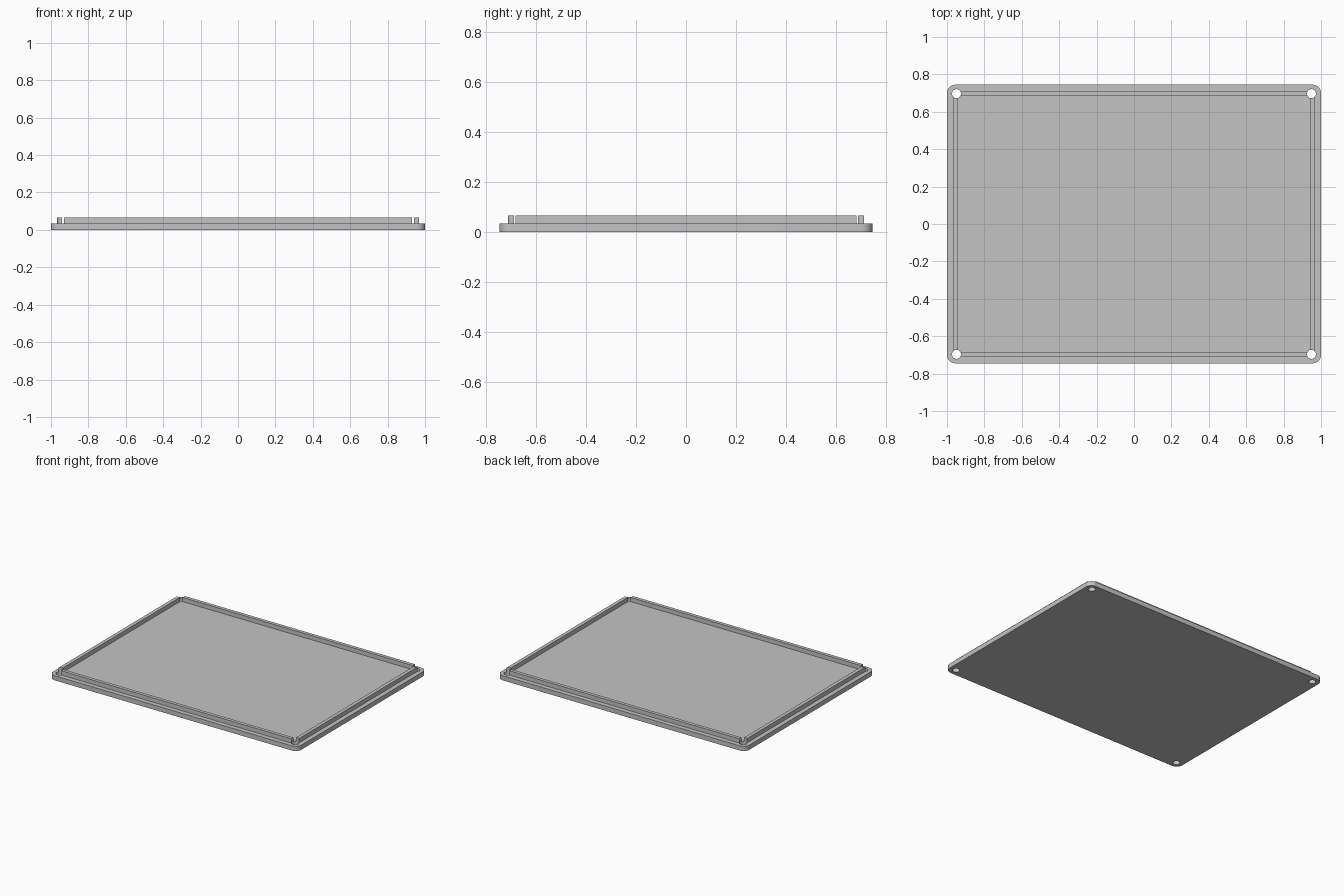
import bpy
import bmesh

if "Cube" in bpy.data.objects:
    bpy.data.objects.remove(bpy.data.objects["Cube"], do_unlink=True)

BASE_TOP, RIM_TOP = 0.034, 0.065
HOLE_X, HOLE_Y, HOLE_R = 0.949, 0.697, 0.024

grey = bpy.data.materials.new("light grey")
grey.use_nodes = True
grey.diffuse_color = (0.55, 0.55, 0.55, 1)
grey.node_tree.nodes["Principled BSDF"].inputs["Base Color"].default_value = grey.diffuse_color


def box(name, half_x, half_y, z0, z1, corner=0):
    """Box centred on the z axis, with optional rounded upright corners."""
    bm = bmesh.new()
    bmesh.ops.create_cube(bm, size=2)
    for v in bm.verts:
        v.co = (v.co.x * half_x, v.co.y * half_y, z0 if v.co.z < 0 else z1)
    if corner:
        upright = [e for e in bm.edges if abs(e.verts[0].co.z - e.verts[1].co.z) > 0.001]
        bmesh.ops.bevel(bm, geom=upright, offset=corner, segments=8, profile=0.5, affect='EDGES')
    mesh = bpy.data.meshes.new(name)
    bm.to_mesh(mesh)
    bm.free()
    mesh.materials.append(grey)
    obj = bpy.data.objects.new(name, mesh)
    bpy.context.collection.objects.link(obj)
    return obj


def cut(target, cutter):
    mod = target.modifiers.new("cut", 'BOOLEAN')
    mod.operation = 'DIFFERENCE'
    mod.solver = 'EXACT'
    mod.object = cutter
    bpy.context.view_layer.objects.active = target
    bpy.ops.object.modifier_apply(modifier=mod.name)


# Base plate with rounded corners
plate = box("base_plate", 1.0, 0.745, 0, BASE_TOP, corner=0.045)

# Raised locating rim, hollowed to a thin frame
rim = box("raised_rim", 0.967, 0.711, BASE_TOP, RIM_TOP)
hollow = box("rim_hollow_cutter", 0.941, 0.686, -0.1, 0.2)
cut(rim, hollow)
bpy.data.objects.remove(hollow, do_unlink=True)

# Screw holes through the plate and the rim corners
for sx in (-1, 1):
    for sy in (-1, 1):
        bpy.ops.mesh.primitive_cylinder_add(vertices=32, radius=HOLE_R, depth=0.4,
                                            location=(sx * HOLE_X, sy * HOLE_Y, 0))
        drill = bpy.context.object
        drill.data.materials.append(grey)
        cut(plate, drill)
        cut(rim, drill)
        bpy.data.objects.remove(drill, do_unlink=True)

# Smooth the curved walls, keep the edges crisp
for obj in (plate, rim):
    bpy.ops.object.select_all(action='DESELECT')
    obj.select_set(True)
    bpy.context.view_layer.objects.active = obj
    bpy.ops.object.shade_smooth_by_angle(angle=0.5)
